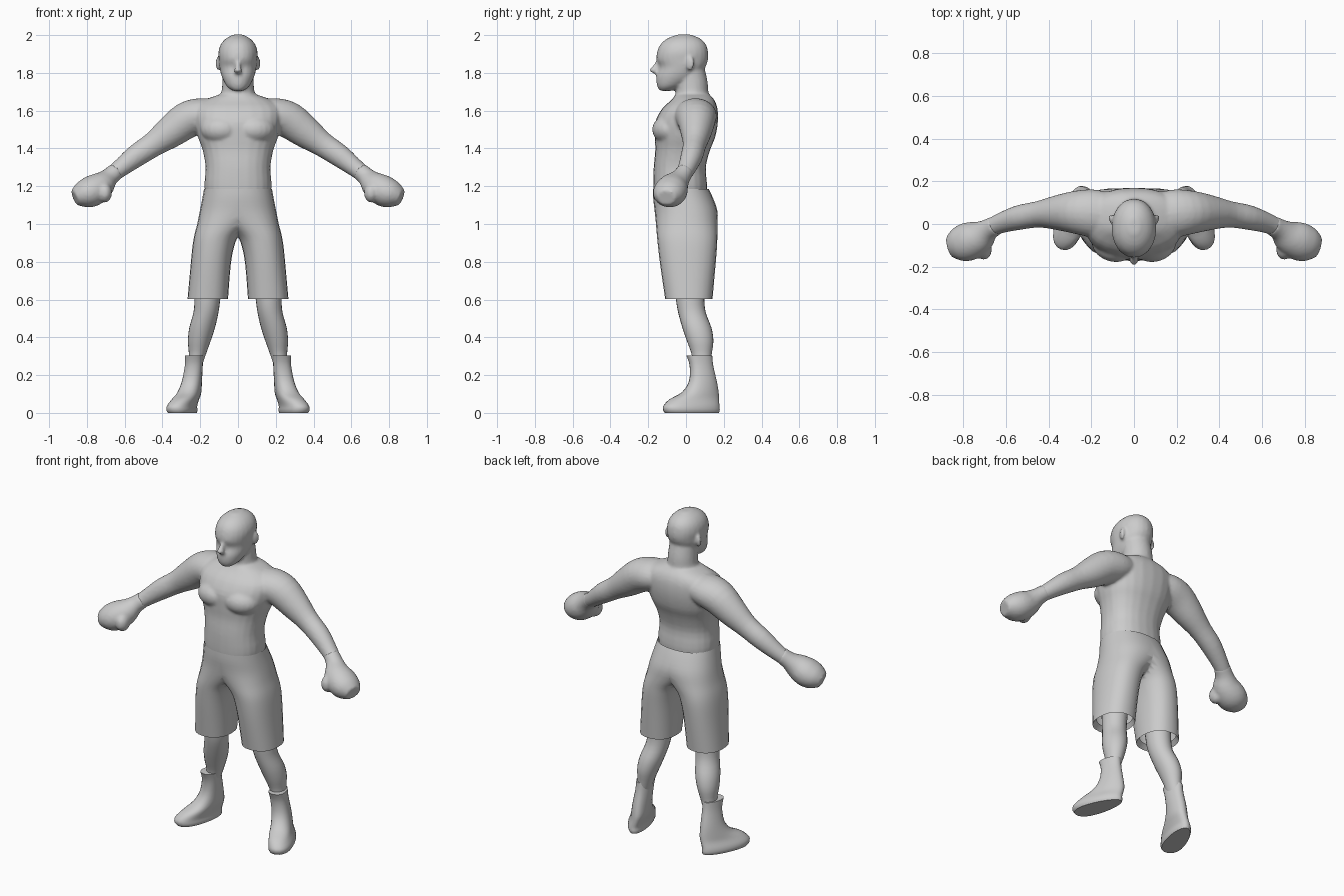
import bpy, bmesh, math
from mathutils import Vector, Matrix


def catmull(a, b, c, d, t):
    return [0.5 * (2*q + (r-p)*t + (2*p-5*q+4*r-s)*t*t + (3*q-p-3*r+s)*t**3)
            for p, q, r, s in zip(a, b, c, d)]


def loft(bm, rows, along=False, n=24, power=2.0, steps=3, taper=0.0, side=1, caps=(True, True)):
    """Skin rings (x, y, z, half width, half depth, yaw); along=True turns rings to the path."""
    rows = [list(r) + [0] * (6 - len(r)) for r in rows]
    ext = [rows[0]] + rows + [rows[-1]]
    fine = [catmull(*ext[i:i+4], k/steps) for i in range(len(rows)-1) for k in range(steps)]
    fine.append(rows[-1])
    rings = []
    for i, (x, y, z, a, b, yaw) in enumerate(fine):
        if along:
            t = Vector(fine[min(i+1, len(fine)-1)][:3]) - Vector(fine[max(i-1, 0)][:3])
            u = t.cross(Vector((0, 0, 1))).normalized()
            v = u.cross(t).normalized()
        else:
            u = Vector((math.cos(yaw), math.sin(yaw), 0))
            v = Vector((-math.sin(yaw), math.cos(yaw), 0))
        ring = []
        for k in range(n):
            c, s = math.cos(2*math.pi*k/n), math.sin(2*math.pi*k/n)
            cu = math.copysign(abs(c)**(2/power), c) * a * (1 - taper*s)
            sv = math.copysign(abs(s)**(2/power), s) * b
            co = Vector((x, y, z)) + u*cu + v*sv
            ring.append(bm.verts.new((co.x*side, co.y, co.z)))
        rings.append(ring)
    for lo, hi in zip(rings, rings[1:]):
        for k in range(n):
            bm.faces.new((lo[k], lo[(k+1) % n], hi[(k+1) % n], hi[k]))
    if caps[0]:
        bm.faces.new(rings[0])
    if caps[1]:
        bm.faces.new(rings[-1])


def ball(bm, co, radii, rot=0):
    m = Matrix.Translation(co) @ Matrix.Rotation(rot, 4, 'Z') @ Matrix.Diagonal((*radii, 1))
    bmesh.ops.create_uvsphere(bm, u_segments=20, v_segments=12, radius=1, matrix=m)


def finish(bm, name, mirror=False, bisect=False, voxel=0, smooth=5):
    bmesh.ops.recalc_face_normals(bm, faces=bm.faces[:])
    me = bpy.data.meshes.new(name)
    bm.to_mesh(me)
    bm.free()
    ob = bpy.data.objects.new(name, me)
    bpy.context.collection.objects.link(ob)
    bpy.context.view_layer.objects.active = ob
    ob.select_set(True)
    bpy.ops.object.shade_smooth_by_angle(angle=math.radians(50))
    ob.select_set(False)
    if voxel:
        r = ob.modifiers.new("blend", 'REMESH')
        r.mode, r.voxel_size, r.use_smooth_shade = 'VOXEL', voxel, True
        s = ob.modifiers.new("soften", 'SMOOTH')
        s.factor, s.iterations = 0.5, smooth
    if mirror:
        m = ob.modifiers.new("mirror", 'MIRROR')
        m.use_bisect_axis[0] = bisect
    return ob


# Torso, neck, head and arms blended into one skin
bm = bmesh.new()
loft(bm, [(0, -.03, 1.10, .165, .135), (0, -.03, 1.20, .178, .142), (0, -.033, 1.30, .172, .138),
          (0, -.018, 1.39, .187, .145), (0, -.005, 1.46, .212, .160), (0, .003, 1.54, .230, .166),
          (0, .020, 1.61, .230, .147), (0, .036, 1.655, .180, .115), (0, .035, 1.685, .10, .09)],
     power=2.3)
loft(bm, [(0, .035, 1.62, .12, .10), (0, .032, 1.69, .090, .088), (0, .030, 1.75, .083, .085),
          (0, .02, 1.82, .08, .08)])
loft(bm, [(0, -.105, 1.705, .028, .032), (0, -.085, 1.73, .060, .068), (0, -.045, 1.78, .086, .112),
          (0, -.020, 1.83, .098, .122), (0, -.020, 1.87, .102, .137), (0, -.018, 1.91, .104, .135),
          (0, -.015, 1.95, .092, .121), (0, -.012, 1.982, .064, .087), (0, -.01, 2.003, .025, .035)],
     power=2.1)
loft(bm, [(0, -.135, 1.875, .010, .014), (0, -.160, 1.835, .014, .018), (0, -.172, 1.812, .021, .022),
          (0, -.150, 1.792, .014, .012)])
for s in (1, -1):
    loft(bm, [(.10, .04, 1.585, .10, .075), (.19, .05, 1.575, .112, .092), (.27, .055, 1.55, .102, .097),
              (.36, .053, 1.485, .082, .085), (.45, .045, 1.42, .062, .066), (.54, .030, 1.36, .058, .060),
              (.63, .002, 1.29, .047, .047), (.70, -.03, 1.235, .04, .04)], along=True, side=s)
    ball(bm, (s*.095, -.095, 1.50), (.105, .083, .075), s*.25)
    ball(bm, (s*.106, .022, 1.85), (.011, .024, .037), -s*.3)
finish(bm, "upper_body", voxel=.009, smooth=4)

# Padded gloves with thumbs
bm = bmesh.new()
loft(bm, [(.645, -.005, 1.28, .046, .046), (.685, -.028, 1.245, .052, .050), (.725, -.06, 1.205, .078, .073),
          (.775, -.082, 1.173, .090, .082), (.825, -.095, 1.155, .080, .070), (.865, -.105, 1.14, .050, .042)],
     along=True)
ball(bm, (.705, -.120, 1.165), (.038, .048, .052))
finish(bm, "glove", mirror=True, voxel=.009, smooth=4)

# Loose shorts: one leg tube widening into the hips, cut and mirrored at the middle
bm = bmesh.new()
loft(bm, [(0, -.027, 1.185, .180, .147), (0, -.016, 1.14, .188, .158), (.020, 0, 1.07, .182, .166),
          (.070, .004, 1.00, .146, .163), (.112, .006, .94, .119, .160), (.131, .008, .88, .110, .156),
          (.145, .010, .78, .106, .146), (.160, .015, .602, .107, .125)],
     power=2.3, caps=(False, False))
loft(bm, [(.160, .015, .602, .107, .125), (.158, .02, .63, .09, .105)],
     power=2.3, steps=1, caps=(False, False))
bmesh.ops.remove_doubles(bm, verts=bm.verts[:], dist=.0005)
finish(bm, "shorts", mirror=True, bisect=True)

# Lower legs
bm = bmesh.new()
loft(bm, [(.155, .02, .70, .072, .080), (.162, .022, .60, .068, .075), (.170, .032, .53, .066, .073),
          (.190, .058, .45, .068, .077), (.205, .075, .38, .060, .070), (.215, .083, .31, .045, .053),
          (.228, .083, .25, .038, .048)])
finish(bm, "lower_leg", mirror=True)

# Boots turned slightly outward
bm = bmesh.new()
loft(bm, [(.231, .070, .305, .046, .069, .1), (.232, .082, .25, .046, .063, .15),
          (.240, .090, .17, .050, .074, .25), (.252, .077, .11, .055, .100, .33),
          (.272, .045, .072, .058, .137, .33), (.289, .030, .038, .063, .155, .33),
          (.290, .030, .015, .065, .157, .33), (.288, .032, .0, .060, .150, .33)],
     power=2.2, taper=.22, caps=(True, False))
loft(bm, [(.231, .070, .305, .046, .069, .1), (.231, .075, .285, .038, .055, .1)],
     power=2.2, steps=1, taper=.22, caps=(False, False))
bm.faces.ensure_lookup_table()
bmesh.ops.holes_fill(bm, edges=[e for e in bm.edges if e.is_boundary and all(v.co.z < .001 for v in e.verts)])
finish(bm, "boot", mirror=True)
